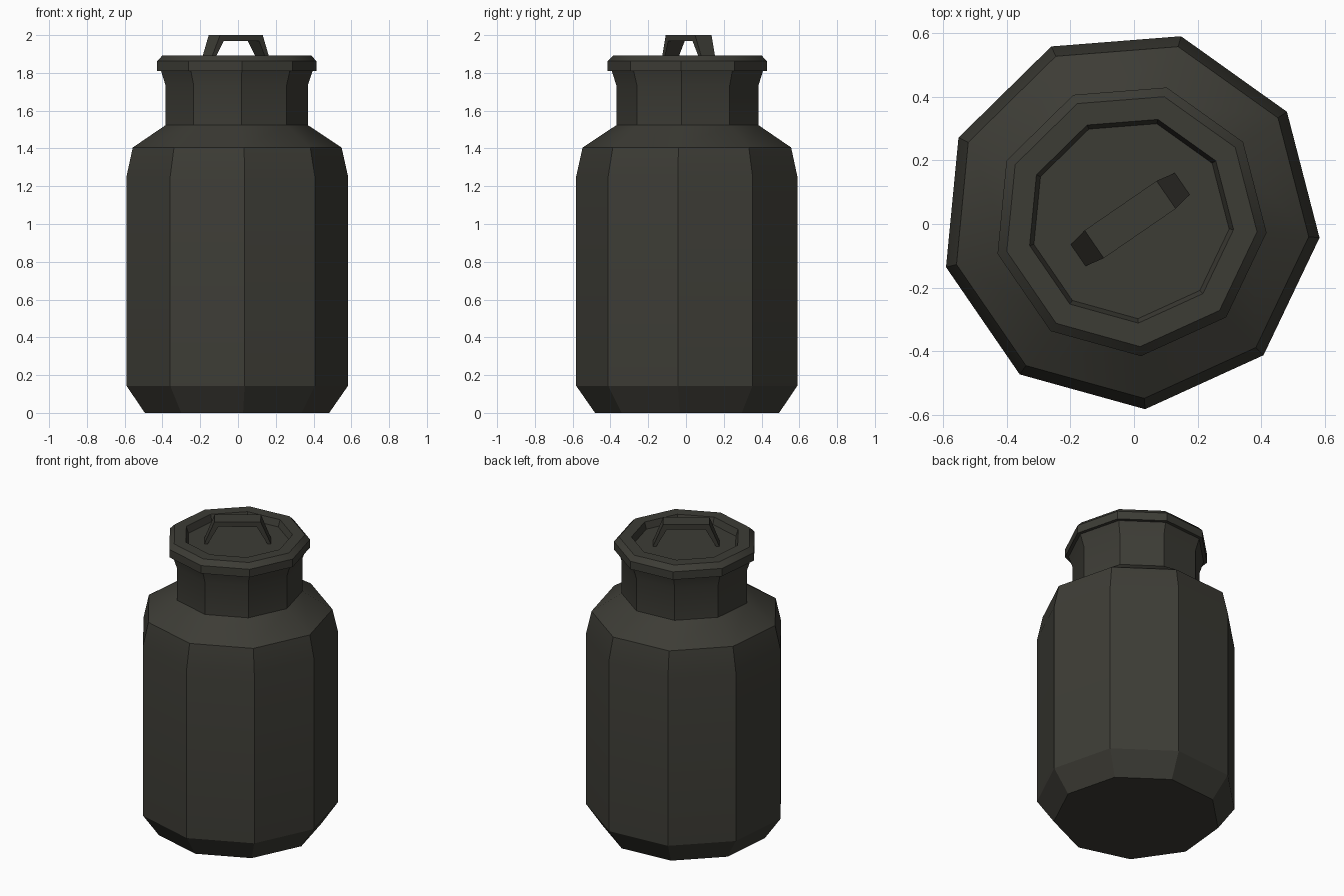
import bpy, bmesh
from math import sin, cos, radians
from mathutils import Matrix

cube = bpy.data.objects.get("Cube")
if cube:
    bpy.data.objects.remove(cube, do_unlink=True)

SIDES = 9
TURN = radians(34.5)           # direction of one corner and of the handle
CENTRE = (-0.012, 0.014, 0)    # axis of the can

metal = bpy.data.materials.new("dark olive metal")
metal.use_nodes = True
colour = (0.046, 0.045, 0.036, 1)
metal.diffuse_color = colour
metal.node_tree.nodes["Principled BSDF"].inputs["Base Color"].default_value = colour


def finish(bm, name):
    """Turn a bmesh into a placed, coloured object."""
    bmesh.ops.recalc_face_normals(bm, faces=bm.faces)
    bm.transform(Matrix.Translation(CENTRE) @ Matrix.Rotation(TURN, 4, 'Z'))
    mesh = bpy.data.meshes.new(name)
    bm.to_mesh(mesh)
    bm.free()
    mesh.materials.append(metal)
    obj = bpy.data.objects.new(name, mesh)
    bpy.context.collection.objects.link(obj)
    bpy.ops.object.select_all(action='DESELECT')
    bpy.context.view_layer.objects.active = obj
    obj.select_set(True)
    bpy.ops.object.shade_smooth_by_angle(angle=radians(30))
    return obj


def bridge(bm, loops):
    """Join successive closed loops with quads."""
    for a, b in zip(loops, loops[1:]):
        n = len(a)
        for i in range(n):
            j = (i + 1) % n
            bm.faces.new((a[i], a[j], b[j], b[i]))


def lathe(name, profile):
    """Nine-sided solid from (radius, height) pairs, capped at both ends."""
    bm = bmesh.new()
    step = radians(360 / SIDES)
    rings = [[bm.verts.new((r * cos(i * step), r * sin(i * step), z))
              for i in range(SIDES)] for r, z in profile]
    bridge(bm, rings)
    bm.faces.new(rings[0])
    bm.faces.new(rings[-1])
    return finish(bm, name)


# Can body with shoulder, neck and flared mouth
lathe("can_body", [(0.497, 0), (0.597, 0.143), (0.597, 1.253), (0.563, 1.405),
                   (0.384, 1.523), (0.384, 1.735), (0.41, 1.815)])

# Lid with bevelled rim and sunken middle
lathe("lid", [(0.408, 1.81), (0.43, 1.81), (0.43, 1.862), (0.4, 1.893),
              (0.326, 1.893), (0.312, 1.85)])

# Handle: arch of (half length, half width, height), widening to the top
half = [(0.2, 0.041, 1.845), (0.137, 0.053, 2.0)]
inner = [(0.114, 0.053, 1.968), (0.18, 0.041, 1.845)]
outline = [(-x, w, z) for x, w, z in half]
outline += [(x, w, z) for x, w, z in reversed(half)]
outline += [(x, w, z) for x, w, z in reversed(inner)]
outline += [(-x, w, z) for x, w, z in inner]
bm = bmesh.new()
sides = [[bm.verts.new((x, s * w, z)) for x, w, z in outline] for s in (-1, 1)]
bridge(bm, sides)
for loop in sides:
    for quad in ((0, 1, 6, 7), (1, 2, 5, 6), (2, 3, 4, 5)):
        bm.faces.new([loop[i] for i in quad])
finish(bm, "lid_handle")
